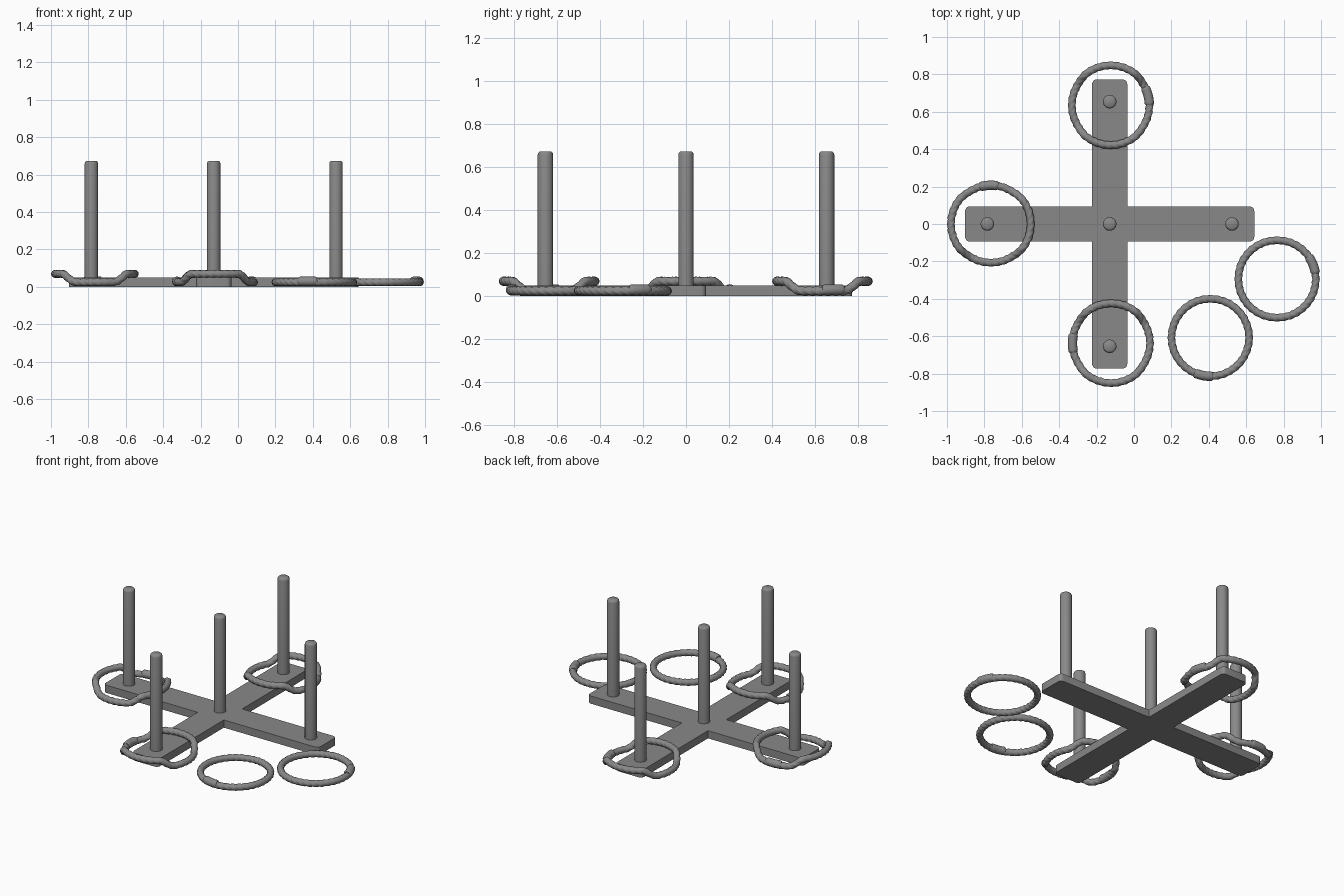
import bpy, bmesh
from math import sin, cos, pi, radians
from mathutils import Vector

if "Cube" in bpy.data.objects:
    bpy.data.objects.remove(bpy.data.objects["Cube"], do_unlink=True)

grey = bpy.data.materials.new("mid grey")
grey.use_nodes = True
grey.diffuse_color = (0.25, 0.25, 0.25, 1)
grey.node_tree.nodes["Principled BSDF"].inputs["Base Color"].default_value = grey.diffuse_color

CX = -0.13                    # centre of the cross
BASE_TOP = 0.05
TUBE = 0.02                   # rope radius


def make_object(name, bm, angle):
    bmesh.ops.recalc_face_normals(bm, faces=bm.faces)
    mesh = bpy.data.meshes.new(name)
    bm.to_mesh(mesh)
    bm.free()
    mesh.materials.append(grey)
    obj = bpy.data.objects.new(name, mesh)
    bpy.context.collection.objects.link(obj)
    bpy.ops.object.select_all(action='DESELECT')
    obj.select_set(True)
    bpy.context.view_layer.objects.active = obj
    bpy.ops.object.shade_smooth_by_angle(angle=radians(angle))
    return obj


def sweep(bm, rows, closed):
    """Skin rows of points into a tube, closed into a loop or capped."""
    rings = [[bm.verts.new(p) for p in row] for row in rows]
    n = len(rings[0])
    for i in range(len(rings) if closed else len(rings) - 1):
        a, b = rings[i], rings[(i + 1) % len(rings)]
        for j in range(n):
            k = (j + 1) % n
            bm.faces.new((a[j], b[j], b[k], a[k]))
    if not closed:
        bm.faces.new(rings[0])
        bm.faces.new(rings[-1])


# Cross-shaped base with rounded arm ends
def cross_base():
    bm = bmesh.new()
    long, half = 0.773, 0.094
    quarter = [(long, -half), (long, half), (half, half)]
    outline = []
    for q in range(4):
        c, s = round(cos(q * pi / 2)), round(sin(q * pi / 2))
        outline += [(CX + x * c - y * s, x * s + y * c, 0) for x, y in quarter]
    face = bm.faces.new([bm.verts.new(p) for p in outline])
    top = bmesh.ops.extrude_face_region(bm, geom=[face])["geom"]
    bmesh.ops.translate(bm, vec=(0, 0, BASE_TOP),
                        verts=[v for v in top if isinstance(v, bmesh.types.BMVert)])
    corners = [e for e in bm.edges
               if abs(e.verts[0].co.z - e.verts[1].co.z) > 0.01
               and (e.verts[0].co - Vector((CX, 0, 0))).length > 0.5]
    bmesh.ops.bevel(bm, geom=corners, offset=0.025, segments=5,
                    profile=0.5, affect='EDGES')
    make_object("cross_base", bm, 30)


# Upright peg with a softened top
def peg(name, x, y):
    bm = bmesh.new()
    profile = [(0.036, 0.02), (0.036, 0.658), (0.033, 0.668), (0.026, 0.673)]
    rows = [[(x + r * cos(a), y + r * sin(a), z)
             for a in (2 * pi * j / 32 for j in range(32))] for r, z in profile]
    sweep(bm, rows, False)
    make_object(name, bm, 40)


# Twisted rope ring, lifted where it drapes over an arm
def rope_ring(name, x, y, arm, sleeve_at):
    def lift(a):
        if arm is None:
            return 0
        off = abs(sin(a - radians(arm)))
        t = min(1, max(0, (0.89 - off) / 0.31))
        return t * t * (3 - 2 * t)

    def centre(a):
        r = 0.207 + 0.006 * lift(a)
        return Vector((x + r * cos(a), y + r * sin(a), 0.024 + 0.045 * lift(a)))

    def row(a, radius, sides, lobe=0.0, up=0.0):
        p = centre(a) + Vector((0, 0, up))
        along = (centre(a + 0.01) - centre(a - 0.01)).normalized()
        out = Vector((cos(a), sin(a), 0))
        out = (out - along * out.dot(along)).normalized()
        side = along.cross(out)
        pts = []
        for j in range(sides):
            t = 2 * pi * j / sides
            r = radius * (1 + lobe * cos(3 * t - 36 * a))
            pts.append(p + out * r * cos(t) + side * r * sin(t))
        return pts

    bm = bmesh.new()
    steps = 240
    sweep(bm, [row(2 * pi * i / steps, TUBE, 18, 0.07) for i in range(steps)], True)
    make_object(name, bm, 60)

    # Joining sleeve with tapered ends
    bm = bmesh.new()
    rows = []
    for i in range(13):
        t = i / 6 - 1
        radius = 0.019 if abs(t) == 1 else 0.025
        a = radians(sleeve_at + 14 * t)
        rows.append(row(a, radius, 20, up=0.005))
    sweep(bm, rows, False)
    make_object(name + "_sleeve", bm, 50)


cross_base()

REACH = 0.654
for name, dx, dy in (("centre", 0, 0), ("left", 1, 0), ("right", -1, 0),
                     ("back", 0, 1), ("front", 0, -1)):
    peg(name + "_peg", CX + dx * REACH, dy * REACH)

rope_ring("right_ring", -0.765, 0, 0, 93)
rope_ring("back_ring", -0.125, 0.635, 90, 14)
rope_ring("front_ring", -0.122, -0.637, 90, 180)
rope_ring("loose_ring_front", 0.408, -0.607, None, 260)
rope_ring("loose_ring_left", 0.765, -0.294, None, 22)
